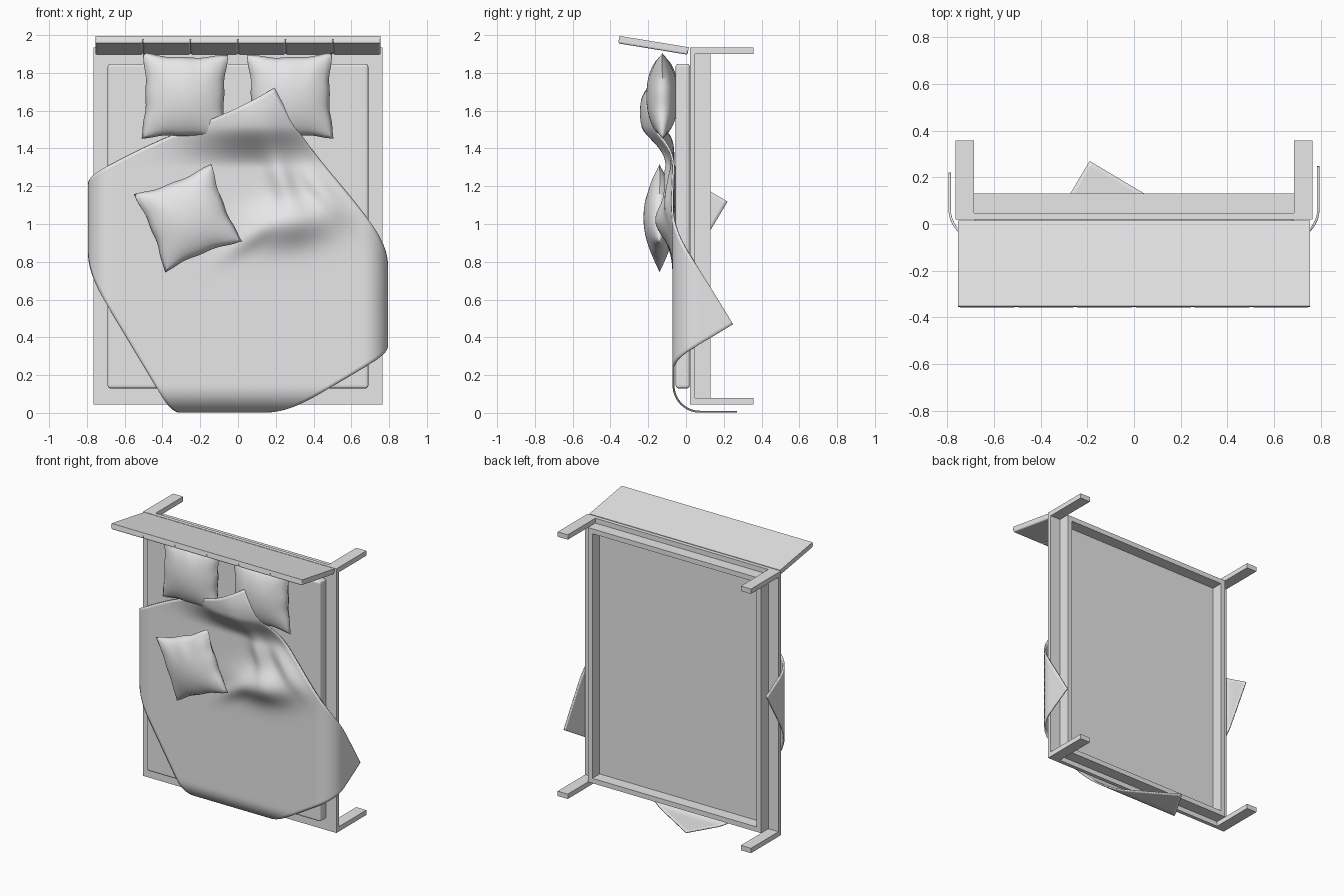
import bpy, bmesh, math
from math import exp, sin, cos, pi
from mathutils import Matrix, Vector

if "Cube" in bpy.data.objects:
    bpy.data.objects.remove(bpy.data.objects["Cube"], do_unlink=True)

grey = bpy.data.materials.new("light_grey")
grey.use_nodes = True
grey.diffuse_color = (0.8, 0.8, 0.8, 1)
grey.node_tree.nodes["Principled BSDF"].inputs["Base Color"].default_value = (0.8, 0.8, 0.8, 1)


def finish(name, bm, smooth=False):
    bmesh.ops.recalc_face_normals(bm, faces=bm.faces)
    for f in bm.faces:
        f.smooth = smooth
    me = bpy.data.meshes.new(name)
    bm.to_mesh(me)
    bm.free()
    me.materials.append(grey)
    ob = bpy.data.objects.new(name, me)
    bpy.context.collection.objects.link(ob)
    return ob


def box(name, lo, hi, bevel=0, segments=3):
    """Axis-aligned box between two corners, optionally rounded."""
    lo, hi = Vector(lo), Vector(hi)
    bm = bmesh.new()
    bmesh.ops.create_cube(bm, size=1)
    for v in bm.verts:
        v.co = (lo + hi) / 2 + v.co * (hi - lo)
    ob = finish(name, bm)
    if bevel:
        mod = ob.modifiers.new("rounding", "BEVEL")
        mod.width, mod.segments = bevel, segments
    return ob


# Bed base: top plate, inset rails and four legs
W, BOTTOM, TOP = 0.765, 0.045, 1.935
LEG_W, LEG_T, RAIL_T = 0.08, 0.035, 0.035
RX, RB, RT = W - LEG_W, BOTTOM + LEG_T, TOP - LEG_T
box("base_plate", (-W, 0.02, BOTTOM), (W, 0.047, TOP))
box("foot_rail", (-RX, 0.047, RB), (RX, 0.13, RB + RAIL_T))
box("head_rail", (-RX, 0.047, RT - RAIL_T), (RX, 0.13, RT))
for side, s in (("left", 1), ("right", -1)):
    xs = sorted((s * (RX - RAIL_T), s * RX))
    box(side + "_rail", (xs[0], 0.047, RB + RAIL_T), (xs[1], 0.13, RT - RAIL_T))
    xs = sorted((s * RX, s * W))
    box(side + "_foot_leg", (xs[0], 0.047, BOTTOM), (xs[1], 0.358, RB))
    box(side + "_head_leg", (xs[0], 0.047, RT), (xs[1], 0.358, TOP))

# Mattress
box("mattress", (-0.69, -0.055, 0.13), (0.69, 0.02, 1.848), 0.015)

# Headboard: flat back with six padded panels, leaning outward
tilt = Matrix.Translation((0, -0.172, 1.946)) @ Matrix.Rotation(-0.162, 4, "X")
HL, HW, PADS = 0.186, 0.755, 6
parts = [box("headboard_back", (-HW, -HL, 0), (HW, HL, 0.02))]
step = 2 * HW / PADS
for i in range(PADS):
    x = -HW + i * step
    parts.append(box("headboard_pad_%d" % (i + 1), (x, -HL, -0.02), (x + step, HL, 0.012), 0.01))
for ob in parts:
    ob.matrix_world = tilt


# Pillows: two domed grids joined along a pinched seam
def pillow(name, centre, half, spin, flip=1, depth=0.085):
    bm = bmesh.new()
    for face in (-1, 1):
        new = bmesh.ops.create_grid(bm, x_segments=28, y_segments=28, size=1)["verts"]
        for v in new:
            u, w = v.co.x, v.co.y
            dome = max(0, (1 - u * u) * (1 - w * w)) ** 0.55
            pinch_u = 1 - 0.09 * (1 - w * w) + 0.012 * sin(9 * w + 1) * u * u
            pinch_w = 1 - 0.09 * (1 - u * u) + 0.012 * sin(8 * u + 2) * w * w
            crease = 0.006 * sin(10 * u + 2 * w) * max(0, w) ** 2 * (1 - w * w)
            v.co = (flip * u * half * pinch_u, face * (depth * dome + crease), w * half * pinch_w)
    bmesh.ops.remove_doubles(bm, verts=bm.verts, dist=0.0005)
    bm.transform(Matrix.Translation(centre) @ Matrix.Rotation(spin, 4, "Y"))
    return finish(name, bm, True)


pillow("right_pillow", (-0.282, -0.125, 1.675), 0.227, 0.02)
pillow("left_pillow", (0.277, -0.125, 1.675), 0.227, -0.02, -1)
pillow("loose_pillow", (-0.265, -0.14, 1.032), 0.222, -0.38)


# Blanket: a turned rectangle draped over the sides and the foot
def bend(t, start, r):
    """Distance past a rounded edge -> (outward position, drop)."""
    if t <= start:
        return t, 0
    a = (t - start) / r
    if a < pi / 2:
        return start + r * sin(a), r * (1 - cos(a))
    return start + r, r + (a - pi / 2) * r


def ramp(t):
    t = min(1, max(0, t))
    return t * t * (3 - 2 * t)


# Folds: x, z, length, width, turn, height
FOLDS = [(0.28, 1.01, 0.22, 0.11, 0.15, 0.085),
         (0.23, 1.24, 0.17, 0.06, 1.9, 0.045),
         (0.44, 1.18, 0.16, 0.05, 2.3, 0.03),
         (0.05, 0.92, 0.16, 0.05, 0.6, 0.02)]


def fold_height(x, z):
    # Raised end resting on the pillows
    h = 0.155 * ramp((z - 1.3) / 0.22) * exp(-((x - 0.08) / 0.33) ** 2)
    h += 0.018 * ramp((z - 1.3) / 0.2) * sin(14 * (z - 1.48)) * exp(-((x - 0.1) / 0.3) ** 2)
    for fx, fz, length, width, turn, height in FOLDS:
        dx, dz = x - fx, z - fz
        a = (dx * cos(turn) + dz * sin(turn)) / length
        b = (dz * cos(turn) - dx * sin(turn)) / width
        h += height * exp(-a * a - b * b)
    return h


foot, right, left = Vector((-0.19, -0.27)), Vector((-1.02, 1.12)), Vector((1.05, 0.47))
bm = bmesh.new()
bmesh.ops.create_grid(bm, x_segments=80, y_segments=90, size=1)
for v in bm.verts:
    p = foot + (left - foot) * (v.co.x + 1) / 2 + (right - foot) * (v.co.y + 1) / 2
    pull = exp(-((p - Vector((0.28, 1.7))).length / 0.65) ** 2)
    p += Vector((-0.03, -0.15)) * pull
    x, side_drop = bend(abs(p.x), 0.66, 0.13)
    z, foot_drop = bend(-p.y, -0.146, 0.14)
    x = math.copysign(x, p.x)
    v.co = (x, -0.066 - fold_height(x, -z) + max(side_drop, foot_drop), -z)
blanket = finish("blanket", bm, True)
cloth = blanket.modifiers.new("thickness", "SOLIDIFY")
cloth.thickness, cloth.offset = 0.01, 0
